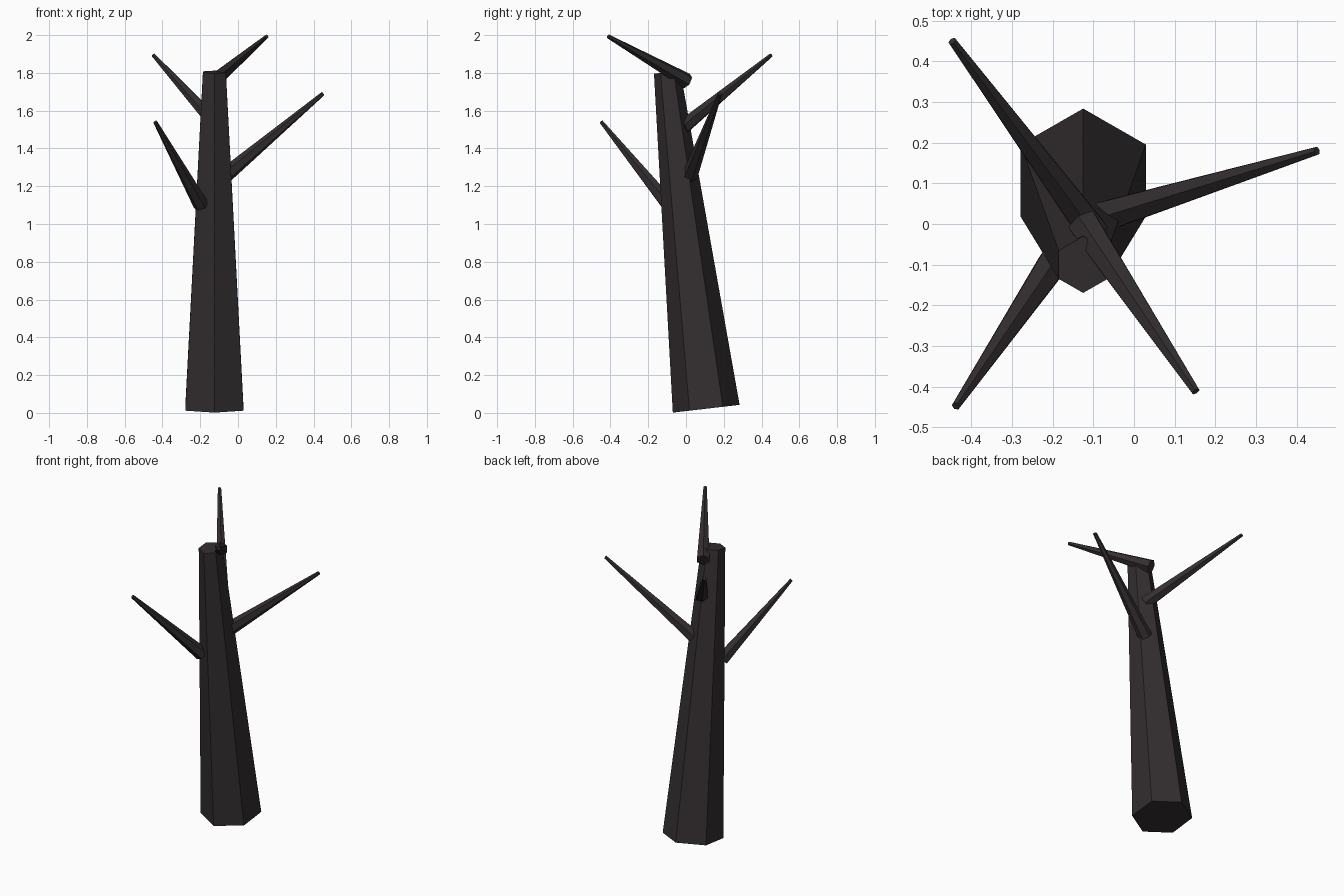
import bpy
from mathutils import Vector

if "Cube" in bpy.data.objects:
    bpy.data.objects.remove(bpy.data.objects["Cube"])

bark = bpy.data.materials.new("dark_bark")
bark.diffuse_color = (0.033, 0.027, 0.029, 1)
bark.use_nodes = True
bark.node_tree.nodes["Principled BSDF"].inputs["Base Color"].default_value = bark.diffuse_color


def limb(name, start, end, r1, r2, sides):
    """Tapered, flat-sided limb running from start to end."""
    a, b = Vector(start), Vector(end)
    d = b - a
    bpy.ops.mesh.primitive_cone_add(vertices=sides, radius1=r1, radius2=r2,
                                    depth=d.length, location=(a + b) / 2)
    ob = bpy.context.object
    ob.name = name
    ob.rotation_euler = d.to_track_quat('Z', 'Y').to_euler()
    ob.data.materials.append(bark)
    return ob


# Leaning trunk
limb("trunk", (-0.125, 0.107, 0.022), (-0.125, -0.1, 1.804), 0.178, 0.07, 6)

# Bare branches: base, tip
branches = [
    ("branch_back_left", (-0.10, -0.02, 1.51), (-0.447, 0.45, 1.893)),
    ("branch_right", (-0.07, 0.02, 1.255), (0.45, 0.18, 1.69)),
    ("branch_front_left", (-0.195, -0.09, 1.10), (-0.438, -0.448, 1.54)),
    ("branch_top", (-0.127, 0.005, 1.757), (0.152, -0.412, 1.993)),
]
for name, base, tip in branches:
    limb(name, base, tip, 0.042, 0.011, 6)
